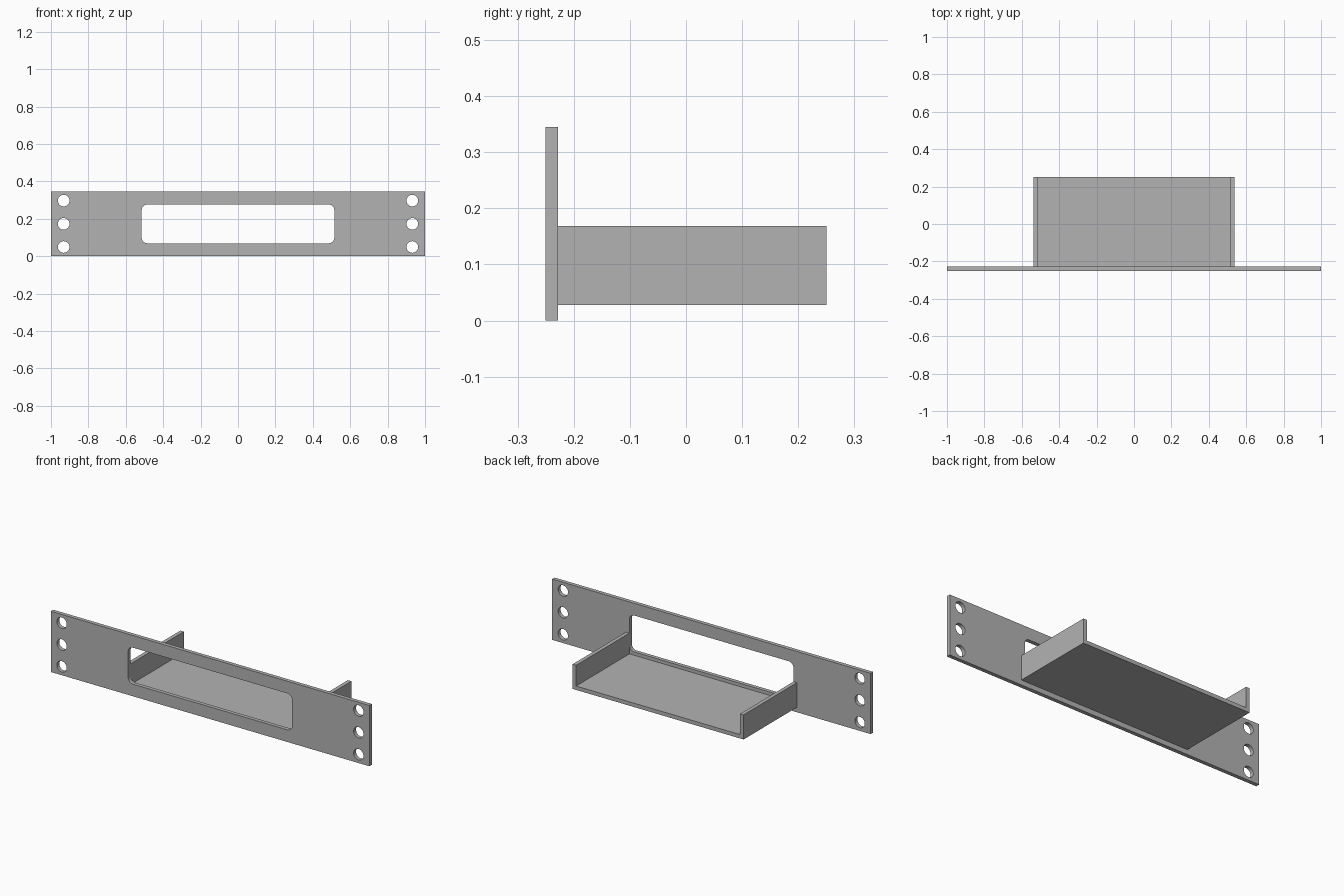
import bpy, bmesh
from math import cos, sin, pi, radians

cube = bpy.data.objects.get("Cube")
if cube:
    bpy.data.objects.remove(cube, do_unlink=True)

grey = bpy.data.materials.new("plain grey")
grey.use_nodes = True
colour = (0.45, 0.45, 0.45, 1)
grey.diffuse_color = colour
grey.node_tree.nodes["Principled BSDF"].inputs["Base Color"].default_value = colour

FRONT, BACK = -0.25, 0.25
WALL = 0.022
HEIGHT = 0.345


def rectangle(x, z0, z1):
    return [(-x, z0), (x, z0), (x, z1), (-x, z1)]


def arc(cx, cz, r, start, sweep, steps):
    return [(cx + r * cos(start + sweep * i / steps),
             cz + r * sin(start + sweep * i / steps)) for i in range(steps + 1)]


def rounded_rectangle(x, z0, z1, r):
    corners = [(x - r, z1 - r), (r - x, z1 - r), (r - x, z0 + r), (x - r, z0 + r)]
    return [p for i, (cx, cz) in enumerate(corners)
            for p in arc(cx, cz, r, i * pi / 2, pi / 2, 8)]


def extruded(name, outlines, y0, y1):
    """Fill the x-z outlines (inner ones become holes) and extrude from y0 to y1."""
    curve = bpy.data.curves.new(name, 'CURVE')
    curve.dimensions = '2D'
    curve.fill_mode = 'BOTH'
    curve.extrude = (y1 - y0) / 2
    for points in outlines:
        spline = curve.splines.new('POLY')
        spline.points.add(len(points) - 1)
        for point, (x, z) in zip(spline.points, points):
            point.co = (x, z, 0, 1)
        spline.use_cyclic_u = True
    helper = bpy.data.objects.new(name + " outline", curve)
    mesh = bpy.data.meshes.new_from_object(helper)
    bpy.data.objects.remove(helper)
    bpy.data.curves.remove(curve)

    # Weld the caps to the sides
    bm = bmesh.new()
    bm.from_mesh(mesh)
    bmesh.ops.remove_doubles(bm, verts=bm.verts, dist=1e-5)
    bmesh.ops.recalc_face_normals(bm, faces=bm.faces)
    bm.to_mesh(mesh)
    bm.free()

    mesh.materials.clear()
    mesh.materials.append(grey)
    obj = bpy.data.objects.new(name, mesh)
    obj.rotation_euler.x = radians(90)
    obj.location.y = (y0 + y1) / 2
    bpy.context.collection.objects.link(obj)
    bpy.ops.object.select_all(action='DESELECT')
    obj.select_set(True)
    bpy.context.view_layer.objects.active = obj
    bpy.ops.object.shade_smooth_by_angle(angle=radians(30))
    return obj


# Face plate with a rounded window and three screw holes at each end
holes = [arc(side * 0.932, z, 0.031, 0, 2 * pi, 32)[:-1]
         for side in (-1, 1) for z in (0.049, 0.173, 0.297)]
window = rounded_rectangle(0.515, 0.069, 0.276, 0.03)
extruded("face_plate", [rectangle(1, 0, HEIGHT), window] + holes, FRONT, FRONT + WALL)

# U-shaped tray behind the plate, open at the back
outer, low, high = 0.537, 0.028, 0.168
inner, floor = outer - WALL, low + WALL
tray = [(-outer, low), (outer, low), (outer, high), (inner, high),
        (inner, floor), (-inner, floor), (-inner, high), (-outer, high)]
extruded("tray", [tray], FRONT + WALL, BACK)
